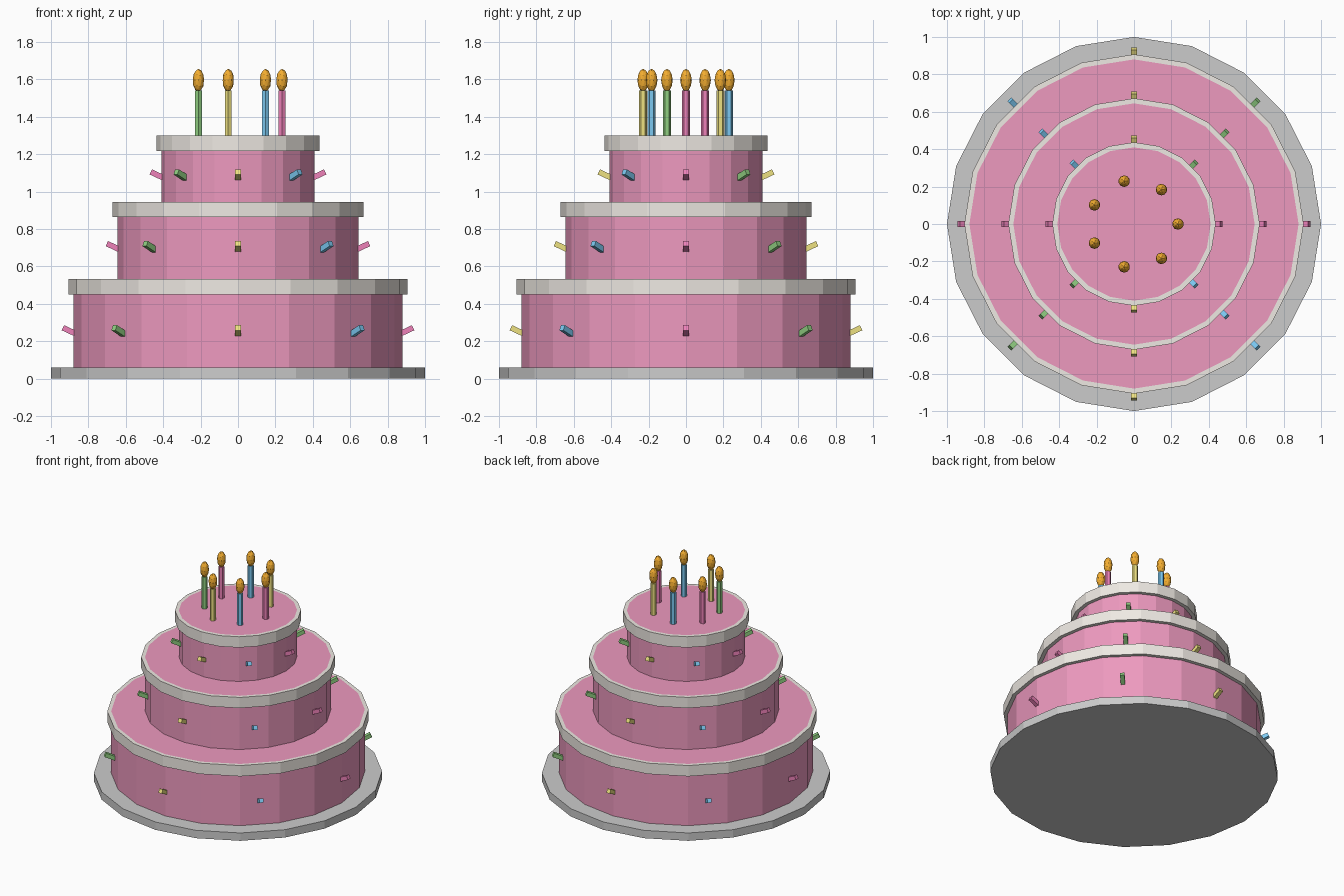
import bpy, bmesh, math
from mathutils import Matrix, Vector

if "Cube" in bpy.data.objects:
    bpy.data.objects.remove(bpy.data.objects["Cube"])


def mat(name, r, g, b):
    m = bpy.data.materials.new(name)
    m.diffuse_color = (r, g, b, 1)
    m.use_nodes = True
    m.node_tree.nodes["Principled BSDF"].inputs["Base Color"].default_value = m.diffuse_color
    return m


FROSTING = mat("pink_frosting", 0.85, 0.32, 0.52)
CREAM = mat("cream_icing", 0.86, 0.82, 0.77)
FLAME = mat("flame_orange", 0.90, 0.42, 0.03)
PLATE = mat("plate_grey", 0.70, 0.70, 0.71)
# clockwise colour order shared by sprinkles and candles
PALETTE = [mat("candy_pink", 0.85, 0.22, 0.48), mat("candy_blue", 0.20, 0.58, 0.88),
           mat("candy_yellow", 0.85, 0.75, 0.22), mat("candy_green", 0.28, 0.62, 0.22)]
SIDES = 20


def finish(bm, name, material):
    bmesh.ops.recalc_face_normals(bm, faces=bm.faces)
    me = bpy.data.meshes.new(name)
    bm.to_mesh(me)
    bm.free()
    me.materials.append(material)
    ob = bpy.data.objects.new(name, me)
    bpy.context.collection.objects.link(ob)
    return ob


def cylinder(name, r, z0, z1, material, sides=SIDES, x=0, y=0):
    bm = bmesh.new()
    bmesh.ops.create_cone(bm, cap_ends=True, segments=sides, radius1=r, radius2=r,
                          depth=z1 - z0, matrix=Matrix.Translation((x, y, (z0 + z1) / 2)))
    return finish(bm, name, material)


def band(name, r_in, r_out, z0, z1, material):
    # rectangular profile swept round the z axis
    bm = bmesh.new()
    rings = []
    for i in range(SIDES):
        a = 2 * math.pi * i / SIDES
        rings.append([bm.verts.new((r * math.cos(a), r * math.sin(a), z))
                      for r, z in ((r_in, z0), (r_out, z0), (r_out, z1), (r_in, z1))])
    for i in range(SIDES):
        p, q = rings[i], rings[(i + 1) % SIDES]
        for k in range(4):
            n = (k + 1) % 4
            bm.faces.new((p[k], q[k], q[n], p[n]))
    return finish(bm, name, material)


# plate
cylinder("cake_plate", 1.0, 0, 0.06, PLATE)

# tiers: body radius, icing radius, bottom, icing bottom, top, sprinkle height
tiers = [(0.88, 0.907, 0.06, 0.45, 0.533, 0.25),
         (0.645, 0.672, 0.533, 0.863, 0.945, 0.70),
         (0.41, 0.437, 0.945, 1.217, 1.30, 1.083)]
for t, (r, ri, z0, zi, z1, zs) in enumerate(tiers, 1):
    cylinder(f"tier_{t}", r, z0, z1, FROSTING)
    band(f"icing_rim_{t}", r, ri, zi, z1, CREAM)
    # sprinkles poking outward and tilted up
    for i in range(8):
        bm = bmesh.new()
        turn = Matrix.Rotation(-i * math.pi / 4, 4, 'Z')
        place = Matrix.Translation((r + 0.02, 0, zs + 0.005))
        tilt = Matrix.Rotation(-math.radians(25), 4, 'Y')
        size = Matrix.Diagonal((0.08, 0.03, 0.03, 1))
        bmesh.ops.create_cube(bm, size=1, matrix=turn @ place @ tilt @ size)
        finish(bm, f"sprinkle_{t}_{i + 1}", PALETTE[i % 4])

# candles and flames
for i in range(7):
    a = -2 * math.pi * i / 7
    x, y = 0.235 * math.cos(a), 0.235 * math.sin(a)
    cylinder(f"candle_{i + 1}", 0.021, 1.29, 1.54, PALETTE[i % 4], 6, x, y)
    bm = bmesh.new()
    bmesh.ops.create_icosphere(bm, subdivisions=2, radius=1,
                               matrix=Matrix.Translation((x, y, 1.595)) @ Matrix.Diagonal((0.031, 0.031, 0.061, 1)))
    finish(bm, f"flame_{i + 1}", FLAME)
